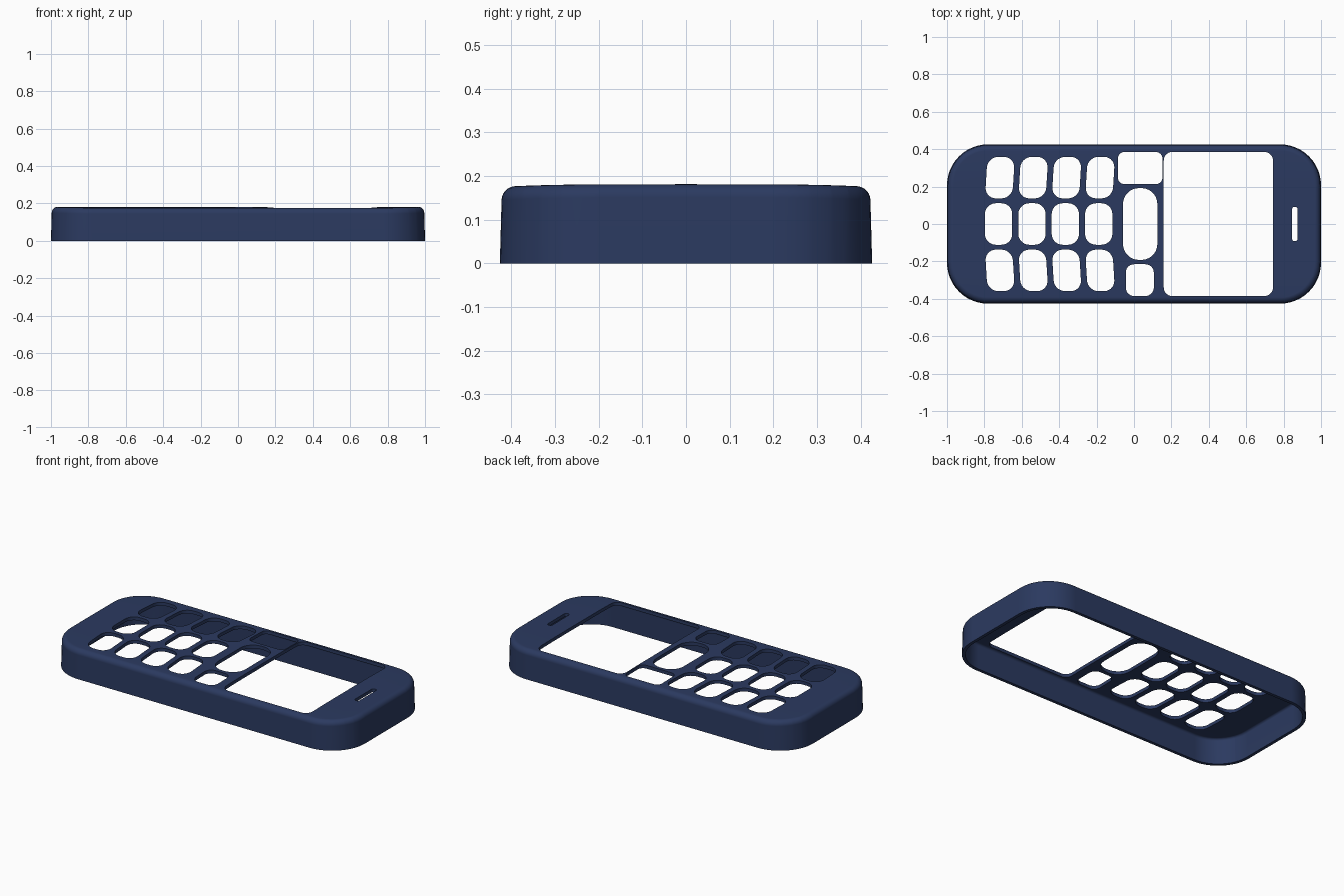
import bpy, bmesh, math

if "Cube" in bpy.data.objects:
    bpy.data.objects.remove(bpy.data.objects["Cube"])


def rounded_rect(hx, hy, r, seg):
    """Counter-clockwise outline of a rounded rectangle centred on the origin."""
    pts = []
    for q, (sx, sy) in enumerate([(1, 1), (-1, 1), (-1, -1), (1, -1)]):
        for i in range(seg + 1):
            a = math.pi / 2 * (q + i / seg)
            pts.append((sx * (hx - r) + r * math.cos(a),
                        sy * (hy - r) + r * math.sin(a)))
    return pts


def loft(bm, rings):
    """Skin a list of (outline, z) rings and cap both ends."""
    loops = [[bm.verts.new((x, y, z)) for x, y in pts] for pts, z in rings]
    n = len(loops[0])
    for a, b in zip(loops, loops[1:]):
        for i in range(n):
            j = (i + 1) % n
            bm.faces.new((a[i], a[j], b[j], b[i]))
    bm.faces.new(loops[0][::-1])
    bm.faces.new(loops[-1])


def finish(bm, name):
    bmesh.ops.recalc_face_normals(bm, faces=bm.faces[:])
    me = bpy.data.meshes.new(name)
    bm.to_mesh(me)
    bm.free()
    ob = bpy.data.objects.new(name, me)
    bpy.context.collection.objects.link(ob)
    return ob


HX, HY, R = 1.0, 0.426, 0.22


def shell_rings(inset, top, edge, bottom):
    """Slightly tapered wall followed by a rounded top edge."""
    def ring(d):
        d += inset
        return rounded_rect(HX - d, HY - d, R - d, 12)
    rings = [(ring(0), bottom), (ring(0.004), top - edge)]
    for i in range(1, 7):
        a = math.pi / 2 * i / 6
        rings.append((ring(0.004 + edge * (1 - math.cos(a))),
                      top - edge + edge * math.sin(a)))
    return rings


def crowned(name, rings):
    """Closed shape whose top bulges gently across its width."""
    bm = bmesh.new()
    loft(bm, rings)
    for k in (-0.37, -0.33, -0.28, -0.2, 0, 0.2, 0.28, 0.33, 0.37):
        bmesh.ops.bisect_plane(bm, geom=bm.verts[:] + bm.edges[:] + bm.faces[:],
                               plane_co=(0, k, 0), plane_no=(0, 1, 0))
    for v in bm.verts:
        if v.co.z > 0.1:
            v.co.z += 0.006 * max(0, 1 - (abs(v.co.y) / 0.42) ** 4)
    return finish(bm, name)


# outer cover and the hollow inside it
cover = crowned("phone_front_cover", shell_rings(0, 0.175, 0.03, 0))
hollow = crowned("hollow_cutter", shell_rings(0.018, 0.155, 0.014, -0.05))

# openings: x centre, y centre, half width, half height, corner radius, shear
openings = [
    (0.451, 0, 0.292, 0.385, 0.045, 0),          # screen
    (0.033, 0.299, 0.119, 0.086, 0.035, 0),      # upper button
    (0.033, 0, 0.092, 0.192, 0.085, 0),          # navigation pad
    (0.031, -0.3, 0.075, 0.085, 0.045, 0),       # lower button
    (0.860, 0, 0.015, 0.091, 0.012, 0),          # earpiece slot
]
# keypad, outer rows lean slightly
for row in (-1, 0, 1):
    for col in range(4):
        openings.append((-0.724 + 0.1785 * col + 0.007 * abs(row), row * 0.248,
                         0.073, 0.111, 0.058, 0.06 * row))

bm = bmesh.new()
for cx, cy, hx, hy, r, sh in openings:
    pts = [(cx + x + sh * y, cy + y) for x, y in rounded_rect(hx, hy, r, 7)]
    loft(bm, [(pts, 0.1), (pts, 0.3)])
holes = finish(bm, "opening_cutter")

# cut the shell
bpy.context.view_layer.objects.active = cover
cover.select_set(True)
for cutter in (hollow, holes):
    m = cover.modifiers.new("cut", 'BOOLEAN')
    m.operation = 'DIFFERENCE'
    m.solver = 'EXACT'
    m.object = cutter
    bpy.ops.object.modifier_apply(modifier=m.name)
for cutter in (hollow, holes):
    bpy.data.objects.remove(cutter)

# dark blue plastic
mat = bpy.data.materials.new("dark_blue_plastic")
mat.diffuse_color = (0.024, 0.042, 0.117, 1)
mat.use_nodes = True
mat.node_tree.nodes["Principled BSDF"].inputs["Base Color"].default_value = mat.diffuse_color
cover.data.materials.clear()
cover.data.materials.append(mat)
bpy.ops.object.shade_smooth_by_angle(angle=math.radians(35))
wn = cover.modifiers.new("even_shading", 'WEIGHTED_NORMAL')
wn.keep_sharp = True
